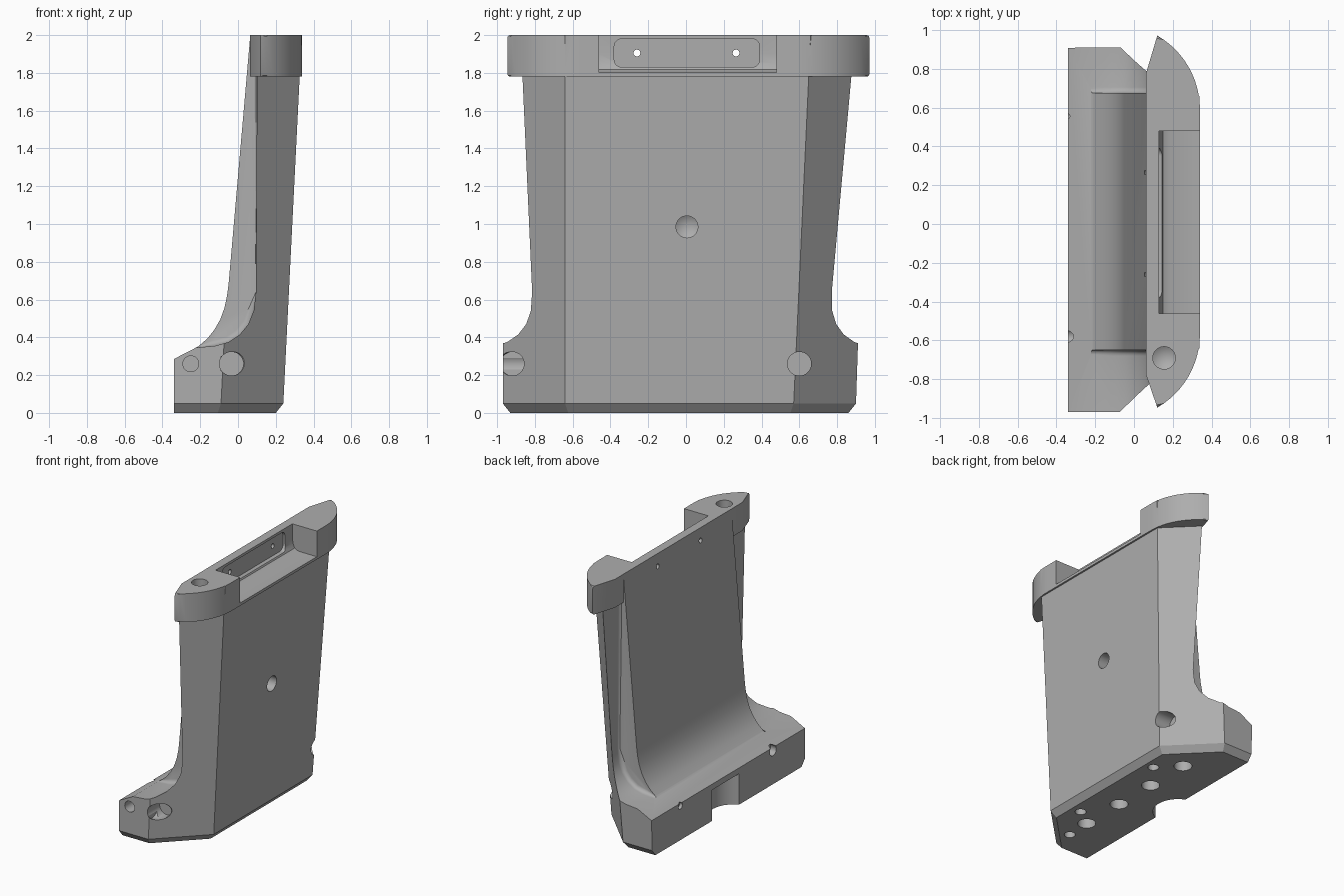
import bpy, bmesh, math
from mathutils import Vector

old = bpy.data.objects.get("Cube")
if old:
    bpy.data.objects.remove(old, do_unlink=True)

mat = bpy.data.materials.new("plain grey")
mat.use_nodes = True
GREY = (0.42, 0.42, 0.42, 1)
mat.diffuse_color = GREY
mat.node_tree.nodes["Principled BSDF"].inputs["Base Color"].default_value = GREY


def make(name, bm):
    bmesh.ops.recalc_face_normals(bm, faces=bm.faces)
    me = bpy.data.meshes.new(name)
    bm.to_mesh(me)
    bm.free()
    me.materials.append(mat)
    ob = bpy.data.objects.new(name, me)
    bpy.context.collection.objects.link(ob)
    return ob


def prism(points, place, start, end):
    """Extrude a closed 2D outline; place(u, v, w) maps it into space."""
    bm = bmesh.new()
    rings = [[bm.verts.new(place(u, v, w)) for u, v in points] for w in (start, end)]
    bm.faces.new(rings[0])
    bm.faces.new(rings[1])
    n = len(points)
    for i in range(n):
        j = (i + 1) % n
        bm.faces.new((rings[0][i], rings[0][j], rings[1][j], rings[1][i]))
    return bm


def along_x(u, v, w):
    return (w, u, v)


def along_y(u, v, w):
    return (u, w, v)


def along_z(u, v, w):
    return (u, v, w)


def trim(bm, point, normal):
    """Slice away everything on the normal side and close the cut."""
    geom = bm.verts[:] + bm.edges[:] + bm.faces[:]
    bmesh.ops.bisect_plane(bm, geom=geom, plane_co=point, plane_no=Vector(normal).normalized(),
                           clear_outer=True)
    bmesh.ops.holes_fill(bm, edges=[e for e in bm.edges if e.is_boundary], sides=0)


def round_edges(bm, test, width, segments):
    edges = [e for e in bm.edges if all(test(v.co) for v in e.verts)]
    bmesh.ops.bevel(bm, geom=edges, offset=width, segments=segments, profile=0.5, affect='EDGES')


def combine(target, tool, operation='DIFFERENCE'):
    mod = target.modifiers.new("join", 'BOOLEAN')
    mod.operation, mod.object, mod.solver = operation, tool, 'EXACT'
    bpy.context.view_layer.objects.active = target
    bpy.ops.object.modifier_apply(modifier=mod.name)
    bpy.data.objects.remove(tool, do_unlink=True)


def drill(target, mouth, direction, radius, depth, tip=0.0):
    """Round bore starting just outside the mouth, with an optional cone tip."""
    d = Vector(direction).normalized()
    q = d.to_track_quat('Z', 'Y')
    lead = 0.1
    stations = [(-lead, radius), (depth, radius)]
    bm = bmesh.new()
    count = 32
    rings = []
    for h, r in stations:
        ring = []
        for i in range(count):
            a = math.tau * i / count
            ring.append(bm.verts.new(Vector(mouth) + q @ Vector((r * math.cos(a), r * math.sin(a), h))))
        rings.append(ring)
    bm.faces.new(rings[0])
    end = bm.verts.new(Vector(mouth) + d * (depth + tip)) if tip else None
    if not tip:
        bm.faces.new(rings[1])
    for i in range(count):
        j = (i + 1) % count
        bm.faces.new((rings[0][i], rings[0][j], rings[1][j], rings[1][i]))
        if tip:
            bm.faces.new((rings[1][i], rings[1][j], end))
    combine(target, make("bore", bm))


# Body: foot, swept inner curve and leaning wall
sweep = [(-0.34, 0), (0.2375, 0), (0.3375, 2), (0.065, 2), (-0.05, 0.68), (-0.058, 0.62),
         (-0.072, 0.555), (-0.094, 0.495), (-0.125, 0.44), (-0.163, 0.393), (-0.21, 0.352), (-0.34, 0.285)]
bm = prism(sweep, along_y, -0.97, 1.0)
trim(bm, (0, 0.90, 0.05), (0, 1, -0.033))
trim(bm, (0.24, 0.57, 0.05), (1, 1, -0.096))
trim(bm, (0.24, -0.64, 0.05), (1, -1, -0.05))
# Sloped lower edge round the foot
trim(bm, (0.24, 0, 0.05), (0.78, 0, -0.62))
trim(bm, (0, 0.90, 0.05), (0, 0.78, -0.62))
trim(bm, (0, -0.97, 0.05), (0, -0.78, -0.62))
for y in (0.57, -0.64):
    trim(bm, (0.24, y, 0.05), (0.55, math.copysign(0.55, y), -0.62))
body = make("body", bm)

# Side pockets that thin the wall at both ends
pocket = [(-0.6, 0.335), (-0.23, 0.345), (-0.12, 0.355), (-0.05, 0.375), (0.01, 0.415), (0.055, 0.47),
          (0.083, 0.54), (0.095, 0.64), (0.103, 2.2), (-0.6, 2.2)]
for inner, outer in ((0.675, 1.2), (-0.65, -1.2)):
    bm = prism(pocket, along_y, inner, outer)
    round_edges(bm, lambda c: abs(c.y - inner) < 0.001, 0.03, 4)
    combine(body, make("side_pocket", bm))

# Cap with rounded ends
arc = [math.radians(60 * i / 12) for i in range(13)]
R = 0.44
right_end = [(0.34 - R + R * math.cos(a), -0.565 - R * math.sin(a)) for a in arc]
left_end = [(0.34 - R + R * math.cos(a), 0.59 + R * math.sin(a)) for a in reversed(arc)]
outline = right_end + [(0.063, -0.78), (0.063, 0.78)] + left_end
bm = prism(outline, along_z, 1.78, 2.0)
trim_line = 0.11
edges = [e for e in bm.edges if all(v.co.x > trim_line for v in e.verts)
         and abs(e.verts[0].co.z - e.verts[1].co.z) < 0.01]
bmesh.ops.bevel(bm, geom=edges, offset=0.014, segments=2, profile=0.5, affect='EDGES')
cap = make("cap", bm)
combine(body, cap, 'UNION')

# Open notch in the cap, and the shallow rounded recess in its wall
notch = [(0.13, 2.2), (0.13, 1.9), (0.135, 1.85), (0.15, 1.818), (0.18, 1.802), (0.6, 1.8), (0.6, 2.2)]
bm = prism(notch, along_y, -0.46, 0.48)
round_edges(bm, lambda c: c.x < 0.14 and c.z > 1.86, 0.0, 1)
combine(body, make("notch", bm))


def rounded_box(y0, y1, z0, z1, r):
    pts = []
    corners = ((y1 - r, z1 - r), (y0 + r, z1 - r), (y0 + r, z0 + r), (y1 - r, z0 + r))
    for k, (cy, cz) in enumerate(corners):
        for i in range(7):
            a = math.pi / 2 * (k + i / 6)
            pts.append((cy + r * math.cos(a), cz + r * math.sin(a)))
    return pts


bm = prism(rounded_box(-0.38, 0.39, 1.83, 1.98, 0.04), along_x, 0.112, 0.2)
combine(body, make("recess", bm))

# Screw holes through the recess wall
for y in (-0.26, 0.265):
    drill(body, (0.2, y, 1.905), (-1, 0, 0), 0.018, 0.3)

# Wall, cap and corner bores
drill(body, (0.29, 0.005, 0.985), (-1, 0, 0), 0.058, 0.1, 0.035)
drill(body, (0.155, -0.69, 2.0), (0, 0, -1), 0.058, 0.1, 0.035)
drill(body, (-0.035, -0.95, 0.26), (0, 1, 0), 0.063, 0.13)
drill(body, (-0.03, -0.92, 0.26), (-1, 0, 0), 0.063, 0.06)
drill(body, (0.24, 0.6, 0.26), (-1, 0, 0), 0.063, 0.12)
drill(body, (-0.25, -0.97, 0.26), (0, 1, 0), 0.042, 0.12)
drill(body, (-0.34, -0.58, 0.26), (1, 0, 0), 0.04, 0.05)
drill(body, (-0.34, 0.555, 0.265), (1, 0, 0), 0.025, 0.025)

# Underside bores and the curved relief at the foot
for y in (-0.55, -0.19, 0.16, 0.52):
    drill(body, (-0.02, y, 0), (0, 0, 1), 0.065, 0.12)
for x, y in ((-0.03, -0.75), (0.12, -0.45), (0.13, 0.37)):
    drill(body, (x, y, 0), (0, 0, 1), 0.04, 0.1)
drill(body, (-0.41, 0.0, 0), (0, 0, 1), 0.18, 0.24)

bpy.ops.object.select_all(action='DESELECT')
body.select_set(True)
bpy.context.view_layer.objects.active = body
bpy.ops.object.shade_smooth_by_angle(angle=math.radians(28))
